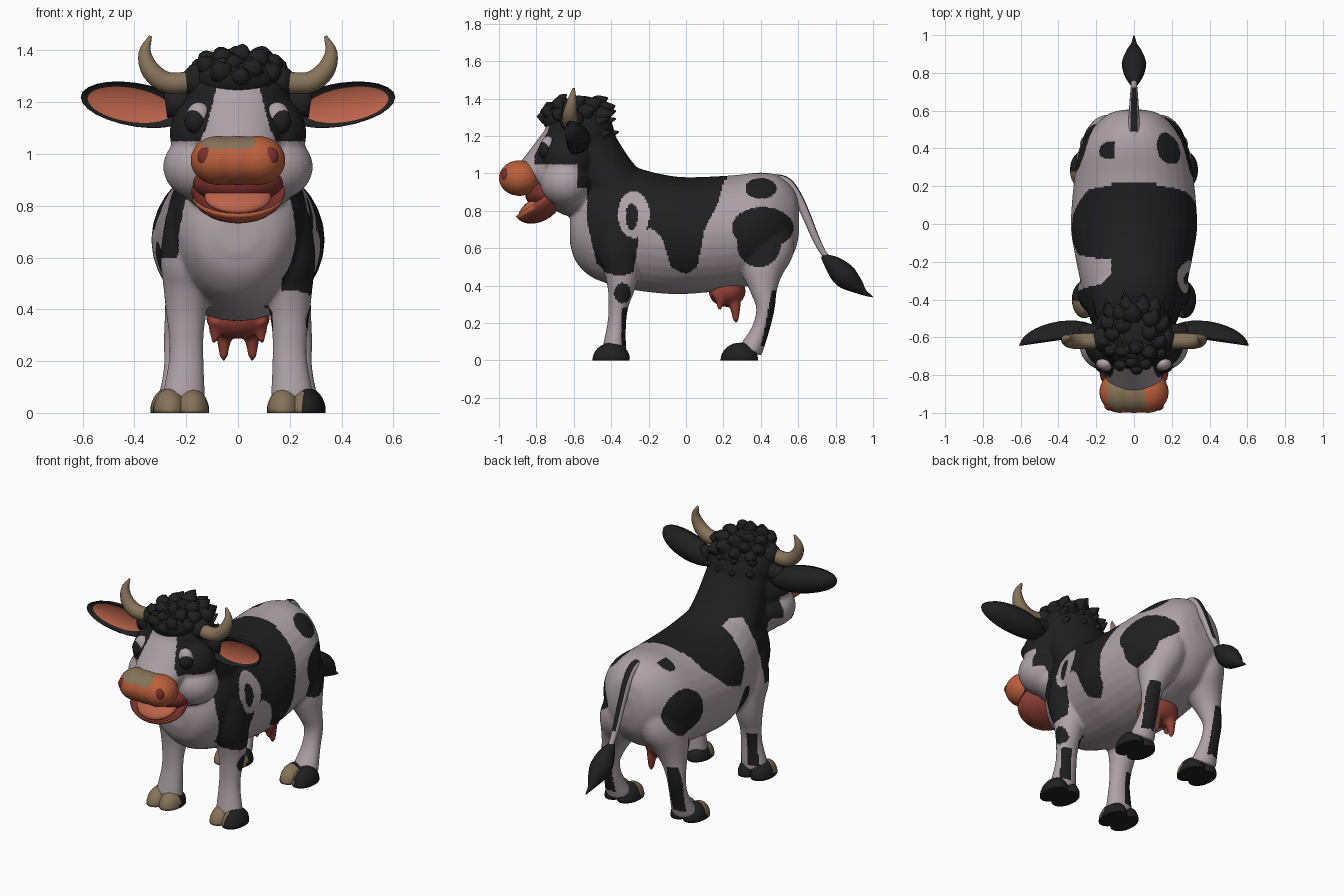
import bpy, bmesh, math, random
from mathutils import Vector, Matrix

cube = bpy.data.objects.get("Cube")
if cube:
    bpy.data.objects.remove(cube)
random.seed(4)


def material(name, rgb):
    m = bpy.data.materials.new(name)
    m.use_nodes = True
    m.diffuse_color = (*rgb, 1)
    m.node_tree.nodes["Principled BSDF"].inputs["Base Color"].default_value = (*rgb, 1)
    return m


WHITE = material("hide_white", (.42, .36, .385))
BLACK = material("hide_black", (.014, .014, .015))
TAN = material("horn_tan", (.24, .17, .1))
ORANGE = material("muzzle_orange", (.5, .115, .045))
RED = material("udder_red", (.28, .05, .037))
DARK = material("mouth_dark_red", (.2, .03, .025))
PINK = material("ear_salmon", (.5, .125, .07))


def ball(bm, loc, rad, tilt=0):
    mat = Matrix.Translation(loc) @ Matrix.Rotation(tilt, 4, 'X') @ Matrix.Diagonal((*rad, 1))
    return bmesh.ops.create_uvsphere(bm, u_segments=24, v_segments=14, radius=1, matrix=mat)["verts"]


def tube(bm, pts, side=(1, 0, 0), n=20, steps=4, axis=None):
    """Smooth tapered tube through (x, y, z, radius along side, other radius)."""
    side, pts = Vector(side), [Vector(p) for p in pts]
    ext = [pts[0] * 2 - pts[1]] + pts + [pts[-1] * 2 - pts[-2]]
    path = []
    for a, b, c, d in zip(ext, ext[1:], ext[2:], ext[3:]):
        for k in range(steps):
            t = k / steps
            path.append(.5 * (2 * b + (c - a) * t + (2 * a - 5 * b + 4 * c - d) * t * t
                              + (3 * b - a - 3 * c + d) * t ** 3))
    path.append(pts[-1])
    rings = []
    for i, p in enumerate(path):
        tan = Vector(axis or (path[min(i + 1, len(path) - 1)] - path[max(i - 1, 0)])[:3])
        up = tan.cross(side).normalized()
        s = up.cross(tan).normalized()
        angles = [2 * math.pi * k / n for k in range(n)]
        rings.append([bm.verts.new(Vector(p[:3]) + s * p[3] * math.cos(a) + up * p[4] * math.sin(a))
                      for a in angles])
    for r, q in zip(rings, rings[1:]):
        for k in range(n):
            bm.faces.new((r[k], r[(k + 1) % n], q[(k + 1) % n], q[k]))
    bm.faces.new(rings[0][::-1])
    bm.faces.new(rings[-1])


def finish(bm, name, mats, rule=None, voxel=0):
    bmesh.ops.recalc_face_normals(bm, faces=bm.faces)
    me = bpy.data.meshes.new(name)
    bm.to_mesh(me)
    bm.free()
    ob = bpy.data.objects.new(name, me)
    bpy.context.scene.collection.objects.link(ob)
    if voxel:
        # fuse overlapping volumes into one skin
        mod = ob.modifiers.new("fuse", 'REMESH')
        mod.mode, mod.voxel_size = 'VOXEL', voxel
        soft = ob.modifiers.new("soften", 'SMOOTH')
        soft.factor, soft.iterations = .5, 12
        dg = bpy.context.evaluated_depsgraph_get()
        me = bpy.data.meshes.new_from_object(ob.evaluated_get(dg))
        ob.modifiers.clear()
        ob.data = me
    for m in mats:
        me.materials.append(m)
    for p in me.polygons:
        p.use_smooth = True
        if rule:
            p.material_index = int(rule(p.center, p.normal))


def lerp(table, v):
    for (a, fa), (b, fb) in zip(table, table[1:]):
        if a <= v <= b:
            return fa + (fb - fa) * (v - a) / (b - a)
    return 9


def inside(y, z, spot):
    cy, cz, ry, rz = spot
    return ((y - cy) / ry) ** 2 + ((z - cz) / rz) ** 2 < 1


# Lower edge of the black saddle on each flank
SADDLE_LEFT = [(-.53, .75), (-.47, .48), (-.36, .45), (-.28, .47), (-.25, .68), (-.19, .71), (-.13, .66),
               (-.08, .5), (0, .46), (.06, .5), (.1, .7), (.17, .84), (.22, 1.02)]
SADDLE_RIGHT = [(-.53, .75), (-.47, .6), (-.36, .6), (-.32, 1), (-.19, 1), (-.16, .78), (-.08, .7),
                (.04, .74), (.12, .82), (.18, .88), (.22, 1.02)]
SPOTS_LEFT = [(.4, .92, .085, .055), (.41, .71, .165, .11), (.39, .63, .12, .13), (-.34, .36, .045, .055)]
SPOTS_RIGHT = [(.39, .97, .045, .035), (.4, .7, .13, .14), (-.16, .57, .065, .09)]


def hide_rule(c, n):
    x, y, z = c
    ax = abs(x)
    # face: blaze, cheeks and eye patches
    if y < -.53:
        if z < .92 or y < -.81 or (y < -.58 and z < 1.05):
            return False
        return not (y < -.6 and ax < .08 + .25 * max(0, 1.27 - z))
    # chest
    if y < -.38 and ax < .17 and z < .9:
        return False
    # leg stripes
    if .08 < z < .37 and ax > .2 and y > .385 + .2 * z:
        return True
    if .08 < z < .28 and ax > .2 and -.345 < y < -.2:
        return True
    if any(inside(y, z, s) for s in (SPOTS_LEFT if x > 0 else SPOTS_RIGHT)) and ax > .1:
        return True
    if x > 0 and inside(y, z, (-.28, .78, .085, .125)):
        return inside(y, z, (-.29, .77, .033, .07))
    if z > .95 and ax < .12:
        return y < .22
    return z > lerp(SADDLE_LEFT if x > 0 else SADDLE_RIGHT, y)


# Body, neck, head and legs fused into one hide
bm = bmesh.new()
TORSO = [(.605, .68, .82, .06), (.58, .58, .91, .14), (.5, .47, .985, .225), (.4, .42, 1.005, .285),
         (.25, .38, .99, .315), (0, .355, .98, .335), (-.15, .36, 1, .315), (-.3, .38, 1.04, .285),
         (-.42, .41, 1.05, .26), (-.52, .455, 1, .225), (-.59, .53, .86, .16), (-.62, .62, .77, .08)]
tube(bm, [(0, y, (lo + hi) / 2, w, (hi - lo) / 2) for y, lo, hi, w in TORSO], n=32, axis=(0, -1, 0))
tube(bm, [(0, -.28, .78, .25, .2), (0, -.42, .965, .215, .165), (0, -.54, 1.18, .19, .15)], n=28)
ball(bm, (0, -.57, 1.2), (.21, .19, .18))
ball(bm, (0, -.6, .88), (.23, .14, .11))
tube(bm, [(0, -.58, 1.2, .2, .16), (0, -.7, 1.095, .18, .13), (0, -.84, .985, .14, .085)], n=28)
FRONT_LEG = [(.18, -.36, .75, .1, .13), (.2, -.36, .6, .1, .12), (.2, -.345, .5, .09, .1),
             (.2, -.345, .4, .08, .078), (.2, -.36, .3, .068, .055), (.2, -.37, .2, .068, .05),
             (.21, -.385, .05, .085, .065)]
HIND_LEG = [(.1, .42, .75, .1, .14), (.14, .42, .6, .125, .16), (.18, .41, .48, .105, .115),
            (.21, .415, .38, .075, .075), (.23, .425, .28, .058, .05), (.23, .4, .17, .058, .048),
            (.23, .345, .05, .08, .065)]
for s in (1, -1):
    # cheeks and eye sockets
    ball(bm, (s * .14, -.64, .95), (.15, .14, .13))
    ball(bm, (s * .12, -.63, 1.08), (.145, .14, .15))
    for leg in (FRONT_LEG, HIND_LEG):
        tube(bm, [(s * p[0], *p[1:]) for p in leg])
finish(bm, "hide", [WHITE, BLACK], hide_rule, .009)


# Cloven hooves
def hoof_rule(c, n):
    return n.y < -.1 and n.z > -.4 and c.x < .25 and c.y < .31


for s, side in ((1, "left"), (-1, "right")):
    for end, x, y in (("front", .22, -.4), ("hind", .23, .285)):
        bm = bmesh.new()
        for toe in (-.043, .043):
            ball(bm, (s * x + toe, y, .005), (.066, .1, .09), .12)
        for v in bm.verts:
            v.co.z = max(v.co.z, 0)
        finish(bm, f"{end}_hoof_{side}", [BLACK, TAN], hoof_rule)

    # Dished ears, coloured inside
    bm = bmesh.new()
    ball(bm, (0, 0, 0), (1, 1, 1), math.pi / 2)
    for f in bm.faces:
        c = f.calc_center_median()
        f.material_index = int(c.y < 0 and c.x ** 2 + c.z ** 2 < .5)
    for v in bm.verts:
        u, d, w = v.co
        depth = d * .1 if d > 0 else -d * .035
        slide = .035 * s * max(0, -d)
        v.co = (s * .395 + .21 * u + slide, -.615 + depth - .03 * s * u, 1.19 + .03 * s * u + .085 * w)
    tube(bm, [(s * .14, -.57, 1.21, .045, .05), (s * .28, -.57, 1.19, .04, .05)], (0, 1, 0))
    finish(bm, f"ear_{side}", [BLACK, PINK])

    # Horns
    bm = bmesh.new()
    tube(bm, [(s * .16, -.62, 1.28, .042, .042), (s * .27, -.62, 1.275, .042, .042),
              (s * .335, -.62, 1.32, .038, .038), (s * .36, -.61, 1.39, .025, .025),
              (s * .338, -.6, 1.455, .006, .006)], (0, 1, 0), 14)
    finish(bm, f"horn_{side}", [TAN])

    # Eyes
    bm = bmesh.new()
    ball(bm, (s * .152, -.738, 1.142), (.048, .04, .058))
    finish(bm, f"eye_{side}", [WHITE])
    bm = bmesh.new()
    ball(bm, (s * .164, -.75, 1.127), (.042, .038, .05))
    finish(bm, f"pupil_{side}", [BLACK])

    # Nostrils
    bm = bmesh.new()
    ball(bm, (s * .123, -.966, .99), (.034, .022, .036))
    finish(bm, f"nostril_{side}", [DARK])

# Muzzle
bm = bmesh.new()
for x, w in ((-.075, .11), (.075, .11), (0, .14)):
    ball(bm, (x, -.89, .975), (w, .112, .096))
finish(bm, "muzzle", [ORANGE, TAN], lambda c, n: c.z > 1.02 and -.14 < c.x < .06, .01)

# Lower jaw scooped into a bowl, mouth lining and tongue
tilt = math.radians(35)
turn = Matrix.Rotation(tilt, 3, 'X')
bm = bmesh.new()
for v in ball(bm, (0, 0, 0), (.182, .148, .11)):
    if v.co.z > 0:
        v.co.z *= -.4
    v.co = turn @ v.co + Vector((0, -.79, .855))
bowl_up = turn @ Vector((0, 0, 1))
finish(bm, "lower_jaw", [RED, ORANGE, DARK],
       lambda c, n: 2 if n.dot(bowl_up) > .3 else n.y < -.25)
bm = bmesh.new()
ball(bm, (0, -.75, .89), (.175, .11, .085))
finish(bm, "mouth_lining", [DARK])
bm = bmesh.new()
ball(bm, (0, -.805, .835), (.13, .105, .035), tilt)
finish(bm, "tongue", [PINK])

# Tufted hair
bm = bmesh.new()
centre, size = Vector((0, -.585, 1.29)), Vector((.17, .185, .1))
ball(bm, centre, size)
for s in (1, -1):
    ball(bm, (s * .165, -.61, 1.28), (.055, .065, .06))


def tuft(base, direction, r):
    mid, tip = base + direction * .035, base + direction * .06 + Vector((0, .03, .005))
    tube(bm, [(*base, r, r), (*mid, r * .8, r * .8), (*tip, .004, .004)], (1, .2, .1), 10, 3)


for k in range(24):
    a, h = k * 2.4, .1 + .85 * k / 24
    d = Vector((math.cos(a), math.sin(a), 0)) * math.sqrt(1 - h * h) + Vector((0, 0, h))
    tuft(centre + d * size * .88, d * random.uniform(.5, .95), random.uniform(.04, .055))
for z, y in ((1.27, -.42), (1.2, -.405)):
    for x in (-.13, -.045, .045, .13):
        tuft(Vector((x, y - abs(x) * .45, z)), Vector((x * 2, .6, .3)), .03)
finish(bm, "hair", [BLACK])

# Udder and teats
bm = bmesh.new()
ball(bm, (0, .22, .37), (.125, .1, .085))
for s in (1, -1):
    for x, y, low in ((.055, .265, .2), (.09, .18, .27)):
        tube(bm, [(s * x * .9, y - .01, .36, .04, .04), (s * x, y, low + .06, .026, .026),
                  (s * x, y, low, .014, .014)], n=12)
finish(bm, "udder", [RED], None, .01)

# Tail and its brush
bm = bmesh.new()
tube(bm, [(0, y, z, r, r) for y, z, r in ((.44, .97, .03), (.53, .955, .03), (.59, .885, .027),
                                         (.645, .77, .024), (.695, .65, .02), (.745, .56, .016),
                                         (.8, .5, .016))], n=14)
finish(bm, "tail", [WHITE, BLACK], lambda c, n: abs(n.x) < .5 and n.z > .2 and .5 < c.y < .72)
bm = bmesh.new()
tube(bm, [(0, y, z, r, r) for y, z, r in ((.73, .56, .014), (.79, .51, .05), (.85, .45, .065),
                                         (.91, .4, .042), (.95, .365, .018), (.998, .34, .003))], n=16)
finish(bm, "tail_brush", [BLACK])
